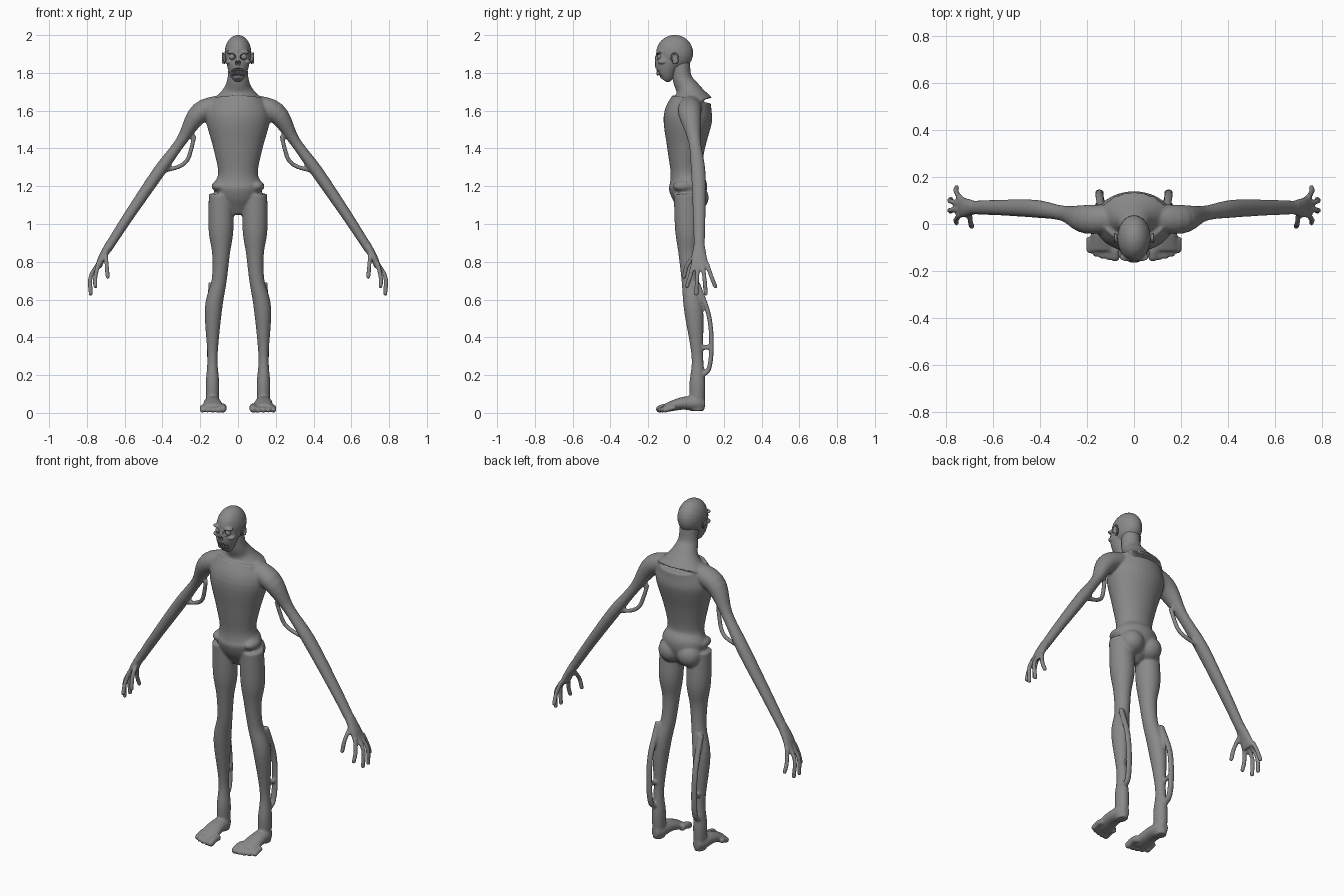
import bpy, bmesh, math
from mathutils import Vector, Matrix

if "Cube" in bpy.data.objects:
    bpy.data.objects.remove(bpy.data.objects["Cube"])

GREY = (0.25, 0.25, 0.25, 1)
skin = bpy.data.materials.new("grey_skin")
skin.use_nodes = True
skin.diffuse_color = GREY
skin.node_tree.nodes["Principled BSDF"].inputs["Base Color"].default_value = GREY

BOTH_SIDES = (1, -1)
MIDDLE = (1,)
SIDEWAYS, DEPTH, UP = Matrix.Identity(3)


def smooth_path(stations, steps=5):
    """Catmull-Rom curve through stations of x, y, z and radius."""
    knots = [Vector(station) for station in stations]
    knots = [2 * knots[0] - knots[1]] + knots + [2 * knots[-1] - knots[-2]]
    path = []
    for a, b, c, d in zip(knots, knots[1:], knots[2:], knots[3:]):
        for step in range(steps):
            t = step / steps
            path.append(b + (c - a) * t / 2 + (a - 2.5 * b + 2 * c - d / 2) * t ** 2
                        + (3 * b - a - 3 * c + d) * t ** 3 / 2)
    return path + [knots[-2]]


def tube(bm, stations, flat=(1, 1), axis=DEPTH, sides=BOTH_SIDES, segments=24):
    """Elliptical loft; flat scales the radius along axis, from start to end."""
    path = smooth_path(stations)
    last = len(path) - 1
    for side in sides:
        rings = []
        for i, point in enumerate(path):
            tangent = (path[min(i + 1, last)].xyz - path[max(i - 1, 0)].xyz).normalized()
            v = (axis - tangent * tangent.dot(axis)).normalized()
            u = v.cross(tangent)
            v = v * (flat[0] + (flat[1] - flat[0]) * i / last)
            ring = []
            for k in range(segments):
                angle = math.tau * k / segments
                co = point.xyz + point.w * (u * math.cos(angle) + v * math.sin(angle))
                ring.append(bm.verts.new((co.x * side, co.y, co.z)))
            rings.append(ring)
        for lower, upper in zip(rings, rings[1:]):
            for k in range(segments):
                bm.faces.new((lower[k - 1], lower[k], upper[k], upper[k - 1]))
        bm.faces.new(rings[0])
        bm.faces.new(rings[-1])


def strand(bm, points, radius, flat=1, axis=DEPTH):
    tube(bm, [(*point, radius) for point in points], (flat, flat), axis, segments=12)


def digit(bm, points, radius, axis):
    """Finger or toe with a ball at its tip."""
    strand(bm, points, radius, axis=axis)
    ball(bm, points[-1], (radius, radius, radius), BOTH_SIDES)


def ball(bm, centre, radii, sides=MIDDLE):
    x, y, z = centre
    for side in sides:
        place = Matrix.Translation((x * side, y, z)) @ Matrix.Diagonal((*radii, 1))
        bmesh.ops.create_uvsphere(bm, u_segments=24, v_segments=16, radius=1, matrix=place)


def finish(bm, name, voxel=0, cutter=None, relax=3):
    """Make the object; with a voxel size, blend its pieces into one skin."""
    bmesh.ops.recalc_face_normals(bm, faces=bm.faces[:])
    mesh = bpy.data.meshes.new(name)
    bm.to_mesh(mesh)
    bm.free()
    mesh.materials.append(skin)
    ob = bpy.data.objects.new(name, mesh)
    bpy.context.collection.objects.link(ob)
    if voxel:
        blend = ob.modifiers.new("blend", 'REMESH')
        blend.mode, blend.voxel_size = 'VOXEL', voxel
        if cutter:
            hollows = ob.modifiers.new("hollows", 'BOOLEAN')
            hollows.operation, hollows.object, hollows.solver = 'DIFFERENCE', cutter, 'EXACT'
        soften = ob.modifiers.new("soften", 'SMOOTH')
        soften.factor, soften.iterations = 0.5, relax
    bpy.ops.object.select_all(action='DESELECT')
    ob.select_set(True)
    bpy.context.view_layer.objects.active = ob
    for modifier in list(ob.modifiers):
        bpy.ops.object.modifier_apply(modifier=modifier.name)
    bpy.ops.object.shade_smooth()
    return ob


# Trunk from groin to shoulders, then neck
body = bmesh.new()
trunk = [(0, 1.05, .03), (.01, 1.12, .1), (.01, 1.2, .13), (0, 1.27, .105),
         (0, 1.4, .13), (.01, 1.56, .17), (.03, 1.66, .14)]
tube(body, [(0, *station) for station in trunk], (.8, .75), sides=MIDDLE, segments=40)
neck = [(.03, 1.64, .15), (.01, 1.71, .08), (-.02, 1.77, .056), (-.03, 1.86, .05)]
tube(body, [(0, *station) for station in neck], (.75, 1), sides=MIDDLE, segments=40)

# Hip crests and buttocks
ball(body, (.1, -.01, 1.2), (.04, .06, .03), BOTH_SIDES)
ball(body, (.06, .05, 1.14), (.07, .07, .07), BOTH_SIDES)

# Legs
tube(body, [(.09, 0, 1.16, .065), (.09, .01, .97, .066), (.09, .01, .84, .047),
            (.1, .02, .7, .04), (.13, .04, .55, .046), (.135, .06, .3, .027),
            (.135, .06, .15, .036), (.135, .06, .01, .03)], (1, 1.2))

# Loose calf strands: a long bow and a short bridge
strand(body, [(.14, .06, .69), (.147, .12, .52), (.147, .135, .36),
              (.145, .12, .23), (.14, .07, .2)], .018, .7)
strand(body, [(.145, .13, .35), (.14, .06, .34)], .013)

# Feet, flattening towards the toes
tube(body, [(.135, .1, .05, .02), (.135, .06, .05, .04), (.135, -.02, .05, .048),
            (.13, -.11, .026, .056)], (1.3, .4), UP)
for i in range(5):
    x, radius = .08 + .027 * i, .015 if i else .02
    reach = -.14 + .0025 * i * (i - 1)
    digit(body, [(x, reach / 2, .03), (x, reach + .03, radius + .01), (x, reach, radius)],
          radius, UP)

# Arms from the shoulder girdle to the wrist, then palms
tube(body, [(.05, .03, 1.64, .05), (.2, .02, 1.59, .055), (.3, .045, 1.44, .029),
            (.42, .065, 1.275, .033), (.58, .07, 1.04, .028), (.69, .07, .87, .024)],
     (1.1, 1.2))
tube(body, [(.68, .07, .89, .024), (.72, .07, .82, .02), (.74, .075, .77, .016)], (1.2, 3))

# Loose upper arm strands
strand(body, [(.23, .03, 1.47), (.247, .04, 1.4), (.268, .05, 1.34),
              (.31, .06, 1.305), (.4, .065, 1.28)], .012)

# Fanned fingers and a thumb
for i in range(4):
    fan = i - 1.5
    curl = abs(fan) - .5
    x, y = .78 - .025 * curl, .08 + .05 * fan
    digit(body, [(.74, .075 + .024 * fan, .79), (x, .078 + .038 * fan, .72),
                 (x, y, .63 + .04 * curl)], .012, DEPTH)
digit(body, [(.7, .05, .84), (.695, .005, .78), (.69, -.01, .72)], .012, DEPTH)
finish(body, "body", .0065, relax=5)

# Hollows for eyes, nose and mouth
hollow = bmesh.new()
ball(hollow, (.032, -.155, 1.885), (.021, .03, .016), BOTH_SIDES)
ball(hollow, (.008, -.165, 1.853), (.006, .02, .012), BOTH_SIDES)
ball(hollow, (0, -.155, 1.807), (.036, .036, .018))
cutter = finish(hollow, "face_cutter")
cutter.hide_render = True

# Skull, jaw, brow, cheekbones and nose bridge
head = bmesh.new()
ball(head, (0, -.06, 1.905), (.071, .098, .096))
jaw = [(-.12, 1.763, .02), (-.108, 1.785, .04), (-.1, 1.85, .06), (-.08, 1.94, .06)]
tube(head, [(0, *station) for station in jaw], (1.1, 1.1), sides=MIDDLE, segments=32)
ball(head, (.032, -.14, 1.91), (.03, .018, .01), BOTH_SIDES)
ball(head, (.047, -.125, 1.858), (.02, .025, .013), BOTH_SIDES)
ball(head, (0, -.15, 1.877), (.009, .016, .018))
finish(head, "head", .004, cutter)
bpy.data.objects.remove(cutter)

# Eyes
eyes = bmesh.new()
ball(eyes, (.032, -.137, 1.885), (.016, .016, .016), BOTH_SIDES)
finish(eyes, "eyes")

# Two arched rows of teeth
teeth = bmesh.new()
for height in (1.816, 1.797):
    for i in range(8):
        angle = (i - 3.5) * .27
        ball(teeth, (.038 * math.sin(angle), -.114 - .038 * math.cos(angle), height),
             (.0045, .005, .01))
finish(teeth, "teeth")

# Ears: inner plate with a rolled rim
ears = bmesh.new()
ball(ears, (.071, -.06, 1.873), (.007, .015, .028), BOTH_SIDES)
rim = []
for step in range(9):
    angle = math.radians(200 - 32 * step)
    rim.append((.08, -.06 + .017 * math.cos(angle), 1.875 + .03 * math.sin(angle)))
strand(ears, rim, .005, axis=SIDEWAYS)
finish(ears, "ears", .003)
